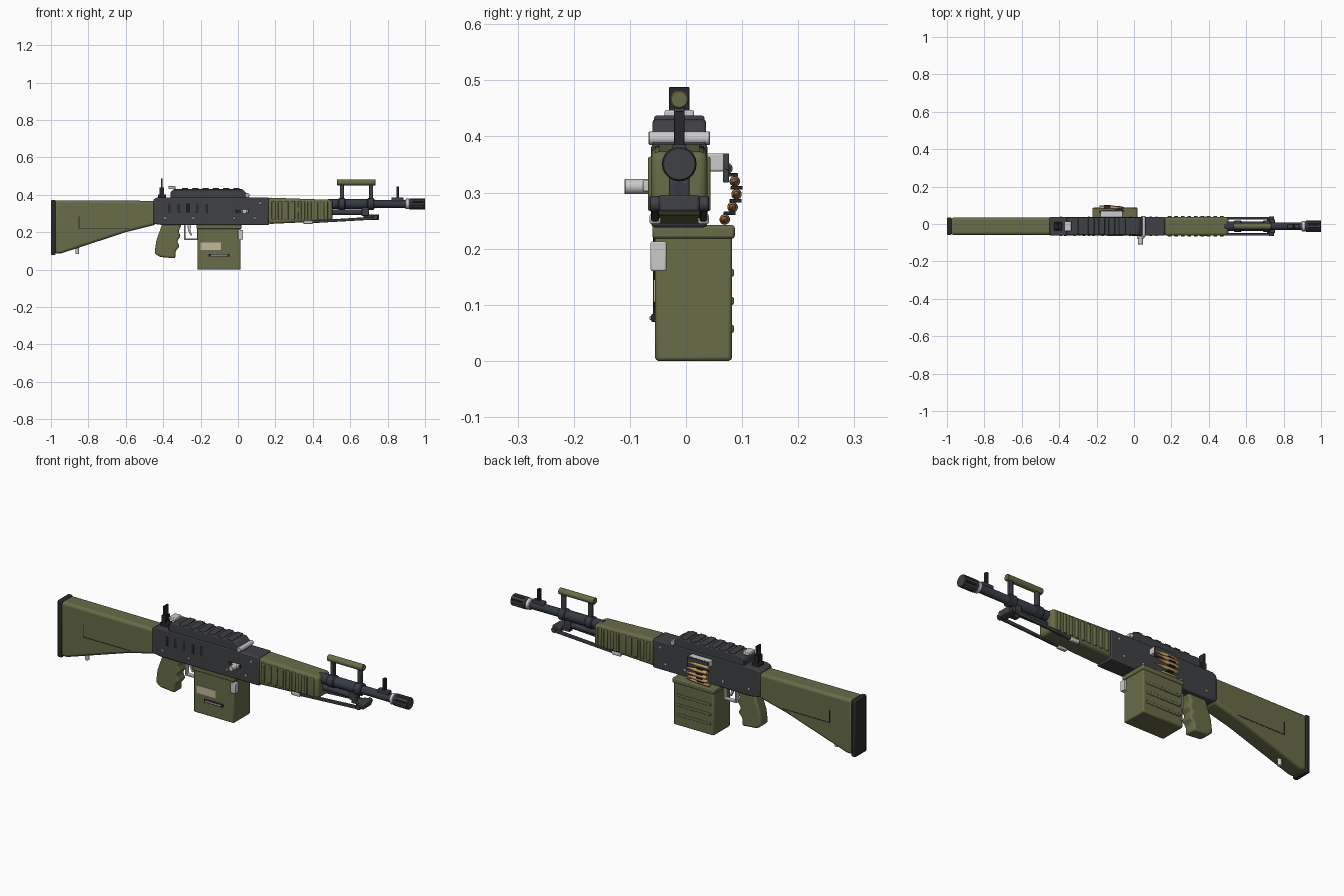
import bpy, bmesh, math
from mathutils import Vector

CY = -0.012  # centre plane of the gun


def mat(name, r, g, b):
    m = bpy.data.materials.new(name)
    m.diffuse_color = (r, g, b, 1)
    return m


GREEN = mat("olive", 0.14, 0.15, 0.065)
DARK = mat("gunmetal", 0.05, 0.052, 0.058)
BLUE = mat("barrel_steel", 0.036, 0.042, 0.056)
BLACK = mat("rubber", 0.022, 0.022, 0.024)
BRASS = mat("brass", 0.55, 0.33, 0.13)
COPPER = mat("copper", 0.4, 0.17, 0.08)
TAN = mat("label_tan", 0.55, 0.47, 0.32)


def finish(name, bm, m, bevel=0.0, seg=2):
    bmesh.ops.recalc_face_normals(bm, faces=bm.faces)
    me = bpy.data.meshes.new(name)
    bm.to_mesh(me)
    bm.free()
    ob = bpy.data.objects.new(name, me)
    bpy.context.collection.objects.link(ob)
    if m:
        me.materials.append(m)
    if bevel:
        mod = ob.modifiers.new("bevel", 'BEVEL')
        mod.width, mod.segments, mod.limit_method = bevel, seg, 'ANGLE'
    bpy.ops.object.select_all(action='DESELECT')
    ob.select_set(True)
    bpy.context.view_layer.objects.active = ob
    bpy.ops.object.shade_smooth_by_angle(angle=math.radians(35))
    return ob


def prism(name, pts, y0, y1, m=None, bevel=0.0, seg=2):
    """Side profile in x,z pulled along y."""
    bm = bmesh.new()
    f = bm.faces.new([bm.verts.new((x, y0, z)) for x, z in pts])
    ext = bmesh.ops.extrude_face_region(bm, geom=[f])["geom"]
    bmesh.ops.translate(bm, vec=(0, y1 - y0, 0),
                        verts=[v for v in ext if isinstance(v, bmesh.types.BMVert)])
    return finish(name, bm, m, bevel, seg)


def box(name, x0, x1, y0, y1, z0, z1, m=None, bevel=0.0):
    return prism(name, [(x0, z0), (x1, z0), (x1, z1), (x0, z1)], y0, y1, m, bevel)


def lathe(name, p0, axis, prof, m=None, n=24):
    """Stack of (distance, radius) rings along an axis, capped at both ends."""
    bm = bmesh.new()
    q = Vector((0, 0, 1)).rotation_difference(Vector(axis).normalized())
    rings = []
    for d, r in prof:
        rings.append([bm.verts.new(Vector(p0) + q @ Vector((r * math.cos(2 * math.pi * i / n),
                      r * math.sin(2 * math.pi * i / n), d))) for i in range(n)])
    for a, b in zip(rings, rings[1:]):
        for i in range(n):
            bm.faces.new((a[i], a[(i + 1) % n], b[(i + 1) % n], b[i]))
    bm.faces.new(rings[0])
    bm.faces.new(rings[-1])
    return finish(name, bm, m)


def rod(name, p0, p1, r, m=None, n=20):
    d = Vector(p1) - Vector(p0)
    c = min(r * 0.15, d.length * 0.2)
    return lathe(name, p0, d, [(0, r - c), (c, r), (d.length - c, r), (d.length, r - c)], m, n)


def sides(half, thick):
    """y ranges of a thin part lying on each flank."""
    return [("right", CY - half - thick, CY - half + 0.004),
            ("left", CY + half - 0.004, CY + half + thick)]


# Stock with butt pad, side grooves and sling stud
prism("stock", [(-0.98, 0.085), (-0.945, 0.087), (-0.60, 0.20), (-0.44, 0.24), (-0.44, 0.368), (-0.98, 0.37)],
      CY - 0.046, CY + 0.046, GREEN, 0.014, 3)
box("butt_pad", -1.0, -0.975, CY - 0.047, CY + 0.047, 0.078, 0.373, BLACK, 0.006)
for s, a, b in sides(0.046, 0.0012):
    box("stock_line_" + s, -0.85, -0.58, a, b, 0.219, 0.223, BLACK)
    box("stock_line_end_" + s, -0.852, -0.848, a, b, 0.219, 0.285, BLACK)
rod("sling_stud", (-0.86, CY, 0.083), (-0.86, CY, 0.12), 0.010)

# Receiver with vents and rivets
prism("receiver", [(-0.452, 0.245), (-0.40, 0.238), (0.165, 0.238), (0.165, 0.387), (-0.43, 0.387), (-0.452, 0.375)],
      CY - 0.05, CY + 0.05, DARK, 0.006)
for s, a, b in sides(0.05, 0.001):
    for i in range(5 if s == "right" else 0):
        box(f"vent_{s}_{i}", -0.375 + i * 0.05, -0.36 + i * 0.05, a, b, 0.305, 0.355, BLACK, 0.003)
    for i, (x, z) in enumerate([(-0.39, 0.275), (-0.24, 0.275), (-0.02, 0.275), (0.09, 0.275), (0.12, 0.355)]):
        rod(f"rivet_{s}_{i}", (x, a - 0.001, z), (x, b + 0.001, z), 0.006, None, 12)

# Top cover with cross ribs, hinge and latch
prism("top_cover", [(-0.36, 0.38), (0.06, 0.38), (0.06, 0.395), (0.025, 0.43), (-0.345, 0.43), (-0.36, 0.415)],
      CY - 0.048, CY + 0.048, DARK, 0.005)
for i in range(6):
    x = -0.30 + i * 0.055
    box(f"cover_rib_{i}", x, x + 0.034, CY - 0.045, CY + 0.045, 0.42, 0.437, DARK, 0.004)
rod("cover_hinge", (0.05, CY - 0.055, 0.397), (0.05, CY + 0.055, 0.397), 0.012)
box("cover_latch", -0.372, -0.335, CY - 0.026, CY + 0.026, 0.43, 0.447, None, 0.003)

# Rear sight
box("rear_sight_base", -0.427, -0.385, CY - 0.022, CY + 0.022, 0.38, 0.402, BLACK, 0.003)
for s in (-1, 1):
    box(f"rear_sight_cheek_{s}", -0.42, -0.395, CY + s * 0.014 - 0.004, CY + s * 0.014 + 0.004, 0.395, 0.44, BLACK, 0.002)
box("rear_sight_leaf", -0.412, -0.403, CY - 0.018, CY + 0.018, 0.40, 0.488, BLACK, 0.001)

# Pistol grip, trigger and guard
prism("pistol_grip", [(-0.405, 0.245), (-0.30, 0.245), (-0.318, 0.205), (-0.306, 0.178), (-0.326, 0.153),
                      (-0.312, 0.124), (-0.334, 0.10), (-0.335, 0.06), (-0.42, 0.068), (-0.446, 0.088), (-0.437, 0.155)],
      CY - 0.032, CY + 0.032, GREEN, 0.010, 3)
for i, (x0, x1, z0, z1) in enumerate([(-0.29, -0.21, 0.158, 0.166), (-0.218, -0.21, 0.158, 0.24), (-0.29, -0.282, 0.158, 0.24)]):
    box(f"trigger_guard_{i}", x0, x1, CY - 0.012, CY + 0.012, z0, z1, None, 0.002)
prism("trigger", [(-0.27, 0.24), (-0.25, 0.24), (-0.255, 0.21), (-0.245, 0.182), (-0.254, 0.182), (-0.268, 0.21)],
      CY - 0.006, CY + 0.006, None, 0.002)

# Handguard with raised ribs
prism("handguard", [(0.16, 0.244), (0.505, 0.26), (0.505, 0.373), (0.16, 0.385)],
      CY - 0.05, CY + 0.05, GREEN, 0.014, 3)
for s, a, b in sides(0.05, 0.006):
    for i in range(9):
        x = 0.18 + i * 0.035
        box(f"handguard_rib_{s}_{i}", x, x + 0.02, a, b, 0.267, 0.364, GREEN, 0.004)

# Barrel, collar, slotted muzzle and gas tube
BZ = 0.351
lathe("barrel", (0.48, CY, BZ), (1, 0, 0), [(0, 0.026), (0.24, 0.026), (0.25, 0.021), (0.45, 0.021)], BLUE)
for i, x in enumerate((0.535, 0.69)):
    rod(f"barrel_collar_{i}", (x, CY, BZ), (x + 0.04, CY, BZ), 0.031, BLUE)
rod("muzzle_ring", (0.895, CY, BZ), (0.918, CY, BZ), 0.028, None)
rod("muzzle_core", (0.91, CY, BZ), (0.995, CY, BZ), 0.021, BLACK)
for i, (a, b) in enumerate([(0.916, 0.934), (0.99, 1.0)]):
    rod(f"muzzle_band_{i}", (a, CY, BZ), (b, CY, BZ), 0.03, DARK)
for i in range(8):
    o = box(f"muzzle_bar_{i}", 0.925, 0.995, -0.007, 0.007, 0.019, 0.0295, DARK, 0.001)
    o.location = (0, CY, BZ)
    o.rotation_euler = (i * math.pi / 4, 0, 0)
rod("gas_tube", (0.49, CY, 0.306), (0.70, CY, 0.306), 0.015, BLUE)
box("gas_block", 0.66, 0.70, CY - 0.018, CY + 0.018, 0.288, 0.345, DARK, 0.004)

# Front sight
box("front_sight_base", 0.82, 0.885, CY - 0.012, CY + 0.012, 0.36, 0.386, DARK, 0.003)
box("front_sight_post", 0.847, 0.86, CY - 0.009, CY + 0.009, 0.38, 0.445, BLACK, 0.002)

# Carrying handle
for i, x in enumerate((0.556, 0.712)):
    box(f"carry_post_{i}", x - 0.011, x + 0.011, CY - 0.009, CY + 0.009, 0.365, 0.46, DARK, 0.003)
rod("carry_grip", (0.53, CY, 0.466), (0.735, CY, 0.466), 0.0165, GREEN)

# Folded bipod
box("bipod_head", 0.71, 0.755, CY - 0.036, CY + 0.036, 0.266, 0.296, DARK, 0.005)
box("bipod_bracket", 0.67, 0.725, CY - 0.014, CY + 0.014, 0.272, 0.296, DARK, 0.003)
for s in (-1, 1):
    y = CY + s * 0.043
    prism(f"bipod_leg_{s}", [(0.37, 0.247), (0.74, 0.268), (0.74, 0.284), (0.37, 0.261)], y - 0.007, y + 0.007, DARK, 0.003)
    box(f"bipod_foot_{s}", 0.35, 0.40, y - 0.010, y + 0.010, 0.244, 0.262, None, 0.004)
    rod(f"bipod_pivot_{s}", (0.735, y - 0.01, 0.28), (0.735, y + 0.01, 0.28), 0.014, DARK)

# Charging handle
box("charging_slot", -0.01, 0.06, CY - 0.053, CY - 0.045, 0.302, 0.322, BLACK, 0.002)
box("charging_arm", 0.015, 0.055, CY - 0.065, CY - 0.045, 0.302, 0.322, None, 0.003)
rod("charging_knob", (0.035, -0.11, 0.311), (0.035, -0.065, 0.311), 0.0135)

# Ammunition box with lid, label, handle, latch and ribs
box("ammo_box", -0.217, 0.014, -0.055, 0.082, 0.0, 0.225, GREEN, 0.006)
box("ammo_lid", -0.222, 0.02, -0.06, 0.087, 0.218, 0.242, GREEN, 0.005)
box("ammo_label", -0.20, -0.09, -0.0575, -0.05, 0.105, 0.145, TAN)
box("ammo_handle", -0.155, -0.045, -0.062, -0.05, 0.069, 0.084, BLACK, 0.003)
box("ammo_handle_bar", -0.145, -0.055, -0.065, -0.055, 0.073, 0.080, None, 0.002)
box("ammo_latch", 0.0, 0.028, -0.063, -0.035, 0.16, 0.213, None, 0.003)
for i in range(3):
    box(f"ammo_rib_{i}", -0.20, -0.003, 0.078, 0.0855, 0.05 + i * 0.05, 0.064 + i * 0.05, GREEN, 0.003)

# Feed tray and linked belt
box("feed_tray", -0.18, -0.06, CY + 0.045, 0.068, 0.338, 0.37, None, 0.003)
box("feed_lip", -0.18, -0.06, 0.066, 0.077, 0.318, 0.37, DARK, 0.002)
belt = [(0.074, 0.343), (0.087, 0.320), (0.090, 0.297), (0.083, 0.274), (0.069, 0.252)]
for i, (y, z) in enumerate(belt):
    lathe(f"cartridge_case_{i}", (-0.185, y, z), (1, 0, 0),
          [(0, 0.0095), (0.005, 0.0095), (0.006, 0.008), (0.009, 0.0095), (0.075, 0.009), (0.086, 0.0065), (0.098, 0.0065)], BRASS, 14)
    lathe(f"bullet_{i}", (-0.09, y, z), (1, 0, 0),
          [(0, 0.006), (0.012, 0.006), (0.025, 0.0042), (0.037, 0.001)], COPPER, 14)
for i, ((y0, z0), (y1, z1)) in enumerate(zip(belt, belt[1:])):
    y, z = (y0 + y1) / 2, (z0 + z1) / 2
    box(f"belt_link_{i}", -0.16, -0.125, y - 0.009, y + 0.0125, z - 0.003, z + 0.003, BLACK, 0.001)
